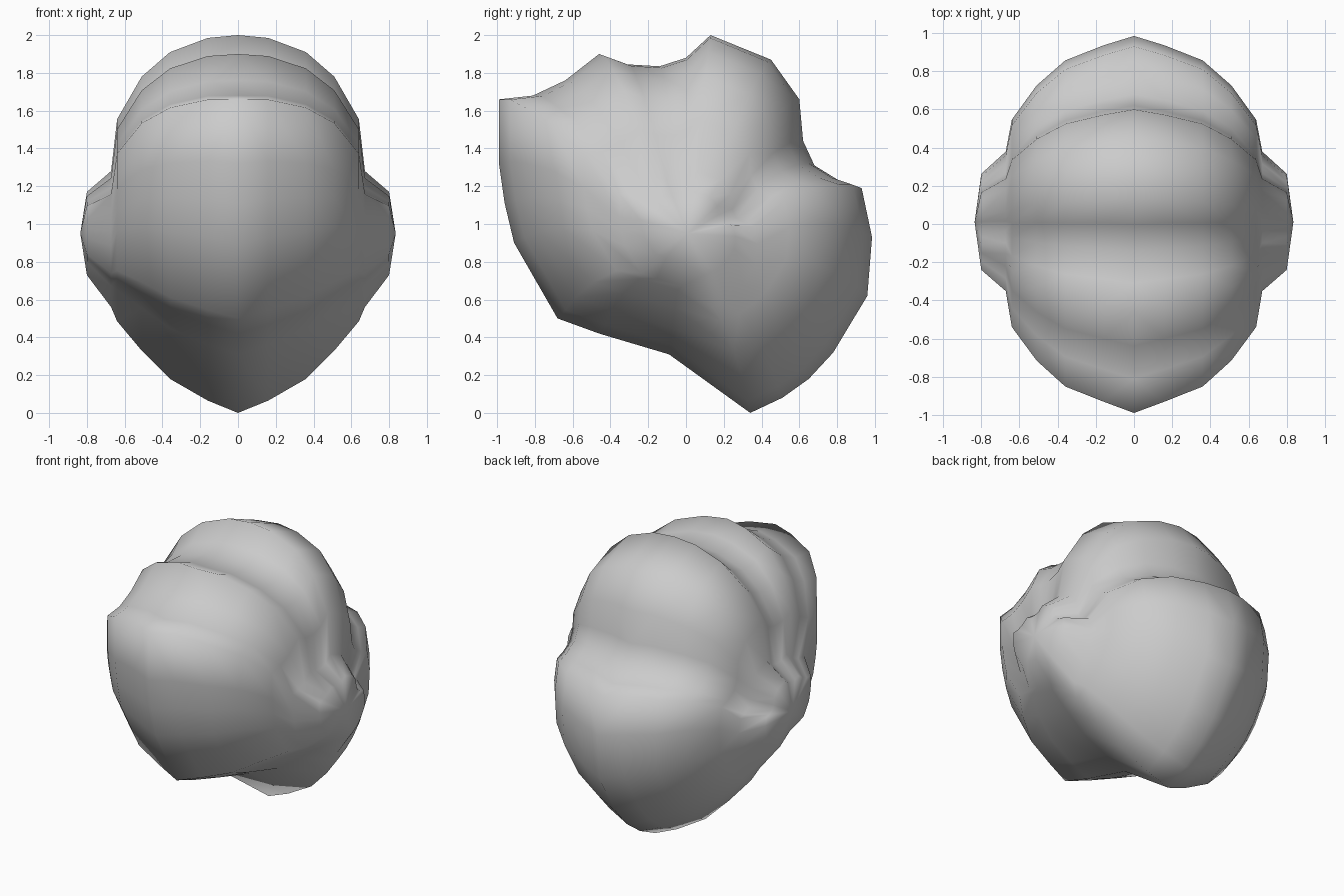
import bpy, bmesh

# Centre outline of the lumpy stone (y, z), anticlockwise seen from the right
outline = [
    (-0.99, 1.66), (-0.99, 1.32), (-0.96, 1.11), (-0.91, 0.90), (-0.68, 0.50),
    (-0.46, 0.42), (-0.09, 0.31), (0.34, 0.0), (0.51, 0.08), (0.65, 0.18),
    (0.78, 0.32), (0.96, 0.62), (0.985, 0.93), (0.93, 1.19), (0.81, 1.23),
    (0.68, 1.31), (0.62, 1.44), (0.60, 1.66), (0.45, 1.87), (0.13, 2.0),
    (0.0, 1.88), (-0.14, 1.835), (-0.31, 1.845), (-0.46, 1.90),
    (-0.64, 1.76), (-0.81, 1.68),
]

# Cross-sections towards one side: x, y scale, z scale, y centre, z centre
rings = [
    (0.0, 1.0, 1.0, 0.0, 1.0),
    (0.16, 0.945, 0.96, 0.005, 1.025),
    (0.36, 0.865, 0.865, 0.005, 1.045),
    (0.51, 0.73, 0.725, 0.007, 1.055),
    (0.64, 0.55, 0.535, 0.005, 1.02),
    (0.672, 0.37, 0.36, 0.015, 0.92),
    (0.80, 0.255, 0.22, 0.012, 0.95),
]

bm = bmesh.new()


def add_ring(side, x, sy, sz, cy, cz):
    return [bm.verts.new((side * x, cy + sy * y, cz + sz * (z - 1))) for y, z in outline]


def bridge(a, b):
    n = len(a)
    for i in range(n):
        j = (i + 1) % n
        bm.faces.new((a[i], a[j], b[j], b[i]))


# Loft both halves outwards from the shared centre outline
middle = add_ring(1, *rings[0])
for side in (1, -1):
    last = middle
    for ring in rings[1:]:
        new = add_ring(side, *ring)
        bridge(last, new)
        last = new
    # Side knob tip
    tip = bm.verts.new((side * 0.835, 0.01, 0.95))
    for i in range(len(last)):
        bm.faces.new((last[i], last[(i + 1) % len(last)], tip))

bmesh.ops.recalc_face_normals(bm, faces=bm.faces)
for f in bm.faces:
    f.smooth = True

mesh = bpy.data.meshes.new("lumpy_body")
bm.to_mesh(mesh)
bm.free()
body = bpy.data.objects.new("lumpy_body", mesh)
bpy.context.collection.objects.link(body)
